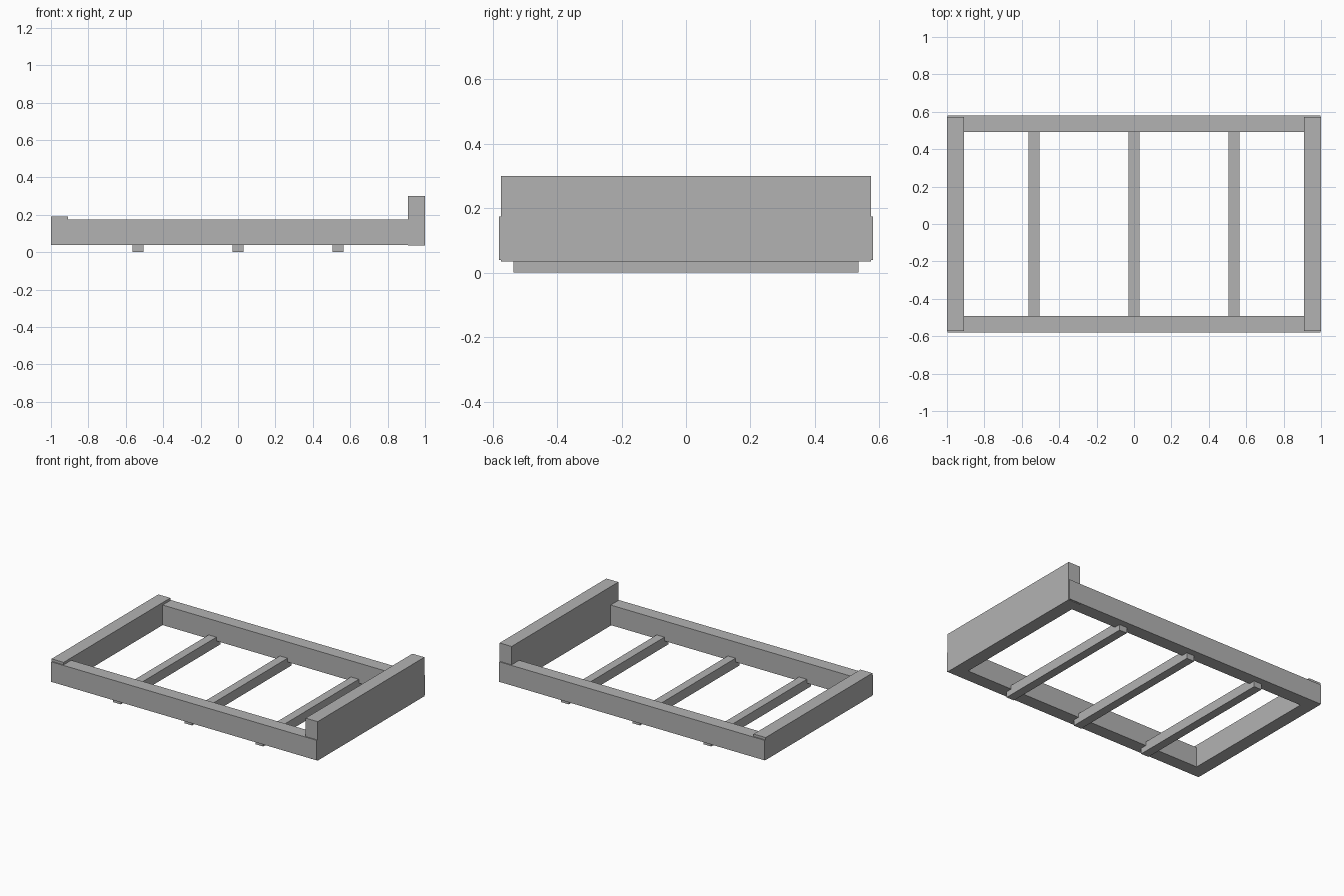
import bpy

# Remove the default cube
cube = bpy.data.objects.get("Cube")
if cube:
    bpy.data.objects.remove(cube, do_unlink=True)

# Single plain grey
GREY = (0.45, 0.45, 0.45, 1)
grey = bpy.data.materials.new("plain grey")
grey.use_nodes = True
grey.diffuse_color = GREY
grey.node_tree.nodes["Principled BSDF"].inputs["Base Color"].default_value = GREY


def board(name, x, y, z):
    """Box spanning the given (low, high) ranges."""
    spans = (x, y, z)
    bpy.ops.mesh.primitive_cube_add(size=1, location=[(a + b) / 2 for a, b in spans])
    obj = bpy.context.object
    obj.name = name
    obj.scale = [b - a for a, b in spans]
    bpy.ops.object.transform_apply(location=False, rotation=False, scale=True)
    obj.data.materials.append(grey)
    return obj


# Side rails, a hair wider than the end boards
board("front_rail", (-0.998, 0.998), (-0.58, -0.491), (0.039, 0.175))
board("back_rail", (-0.998, 0.998), (0.491, 0.58), (0.039, 0.175))

# Tall headboard and low footboard
board("headboard", (0.91, 1), (-0.573, 0.573), (0.035, 0.3))
board("footboard", (-1, -0.91), (-0.573, 0.573), (0.039, 0.192))

# Cross slats let into the underside of the rails
for name, x in (("right", -0.535), ("middle", 0), ("left", 0.535)):
    board(name + "_slat", (x - 0.029, x + 0.029), (-0.535, 0.535), (0, 0.065))
